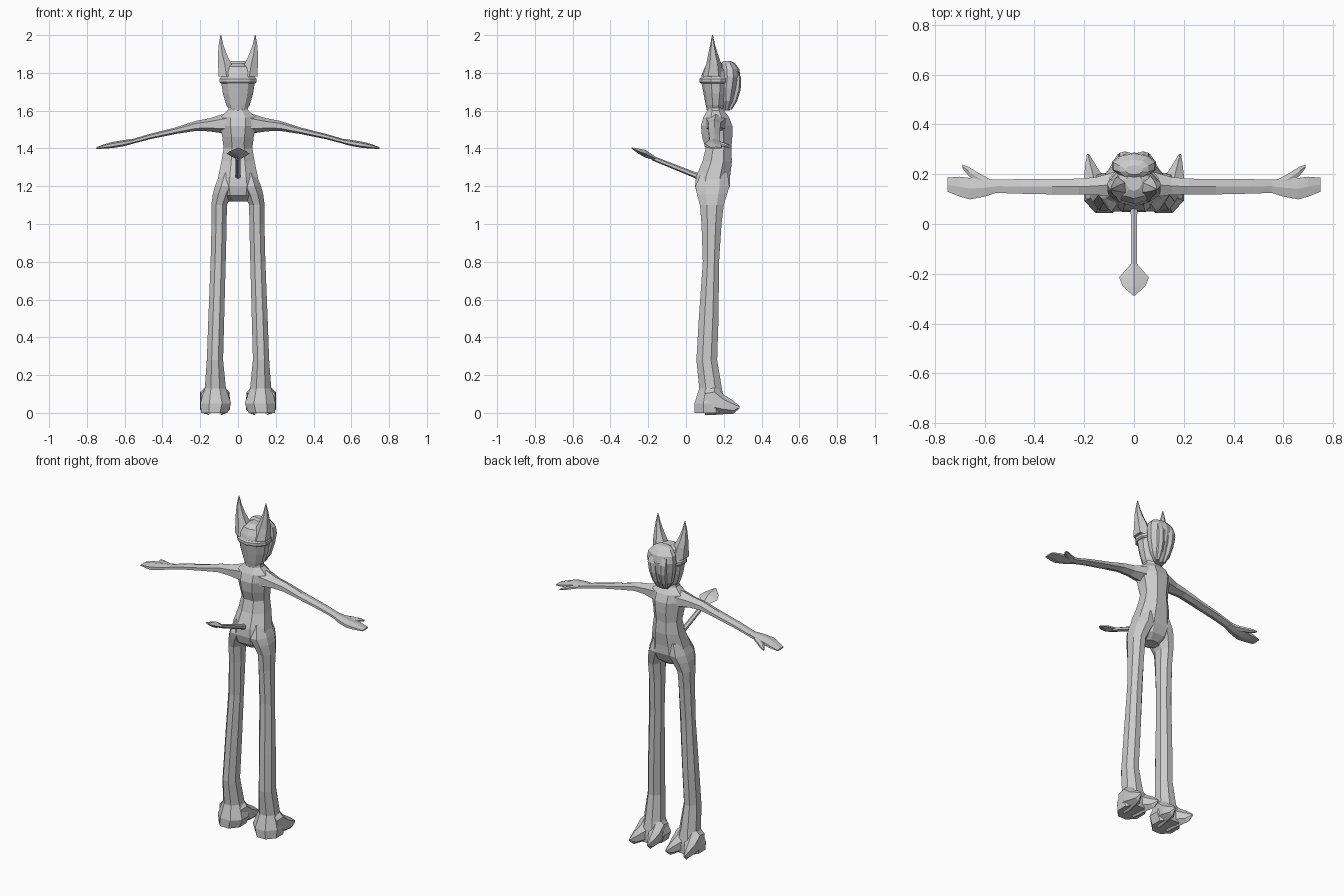
import bpy, bmesh, math

grey = bpy.data.materials.new("plain grey")
grey.diffuse_color = (0.6, 0.6, 0.6, 1)


def loft(name, axis, rings, n=8, mirror=False):
    """Skin polygon rings (t, u, v, half_u, half_v) stacked along an axis."""
    bm = bmesh.new()
    phase, grow = (0, 1) if n == 4 else (math.pi / n, 1 / math.cos(math.pi / n))
    loops = []
    for t, u, v, a, b in rings:
        loop = []
        for i in range(n):
            ang = 2 * math.pi * i / n + phase
            p, q = u + a * grow * math.cos(ang), v + b * grow * math.sin(ang)
            co = {"x": (t, p, q), "y": (p, t, q), "z": (p, q, t)}[axis]
            loop.append(bm.verts.new(co))
        loops.append(loop)
    for lo, hi in zip(loops, loops[1:]):
        for i in range(n):
            j = (i + 1) % n
            bm.faces.new((lo[i], lo[j], hi[j], hi[i]))
    bm.faces.new(loops[0])
    bm.faces.new(loops[-1])
    bmesh.ops.recalc_face_normals(bm, faces=bm.faces)
    me = bpy.data.meshes.new(name)
    bm.to_mesh(me)
    bm.free()
    me.materials.append(grey)
    ob = bpy.data.objects.new(name, me)
    bpy.context.collection.objects.link(ob)
    if mirror:
        ob.modifiers.new("mirror", "MIRROR").use_mirror_merge = False
    return ob


# torso and neck
loft("torso", "z", [
    (1.12, 0, .135, .05, .04), (1.15, 0, .135, .10, .075),
    (1.20, 0, .14, .115, .092), (1.25, 0, .143, .105, .09),
    (1.33, 0, .165, .088, .078), (1.40, 0, .172, .076, .068),
    (1.46, 0, .165, .083, .08), (1.52, 0, .162, .095, .083),
    (1.565, 0, .16, .095, .068), (1.60, 0, .157, .055, .045),
    (1.65, 0, .157, .045, .04)])

# legs with flared ankles
loft("leg", "z", [
    (0, .125, .125, .07, .08), (.05, .118, .125, .082, .08),
    (.13, .12, .13, .056, .06), (.28, .122, .11, .043, .055),
    (.50, .115, .12, .042, .052), (.80, .105, .132, .04, .043),
    (1.00, .10, .135, .04, .053), (1.10, .10, .137, .041, .063),
    (1.16, .083, .138, .05, .08), (1.20, .066, .14, .056, .09),
    (1.27, .05, .15, .045, .07)], mirror=True)

# two pointed toes on each foot
loft("outer_toe", "y", [
    (.10, .155, .065, .04, .065), (.15, .158, .07, .042, .07),
    (.20, .165, .045, .035, .045), (.25, .178, .03, .016, .03),
    (.282, .185, .03, .004, .006)], 6, True)
loft("inner_toe", "y", [
    (.10, .09, .065, .04, .065), (.15, .085, .07, .04, .07),
    (.20, .078, .045, .035, .045), (.25, .068, .03, .016, .03),
    (.282, .062, .03, .004, .006)], 6, True)

# arms, hands and thumbs
loft("arm", "x", [
    (.03, .16, 1.535, .06, .05), (.09, .158, 1.53, .048, .042),
    (.15, .153, 1.525, .036, .03), (.22, .15, 1.52, .032, .023),
    (.33, .15, 1.494, .031, .015), (.466, .151, 1.463, .029, .012),
    (.556, .152, 1.438, .027, .011)], 6, True)
loft("hand", "x", [
    (.55, .152, 1.439, .026, .011), (.60, .146, 1.429, .036, .014),
    (.66, .142, 1.419, .043, .014), (.70, .15, 1.412, .04, .011),
    (.75, .158, 1.402, .028, .004)], 6, True)
loft("thumb", "x", [
    (.58, .16, 1.432, .02, .009), (.63, .187, 1.423, .021, .01),
    (.665, .212, 1.415, .018, .008), (.69, .232, 1.41, .007, .004)], 6, True)

# head with brow band
loft("head", "z", [
    (1.60, 0, .155, .045, .042), (1.63, 0, .157, .062, .05),
    (1.69, 0, .158, .08, .062), (1.75, 0, .158, .089, .073)], 10)
loft("brow_band", "z", [
    (1.745, 0, .158, .092, .076), (1.752, 0, .158, .099, .083),
    (1.768, 0, .158, .099, .083), (1.775, 0, .158, .092, .076)], 10)
loft("skull_cap", "z", [
    (1.76, 0, .158, .094, .078), (1.80, 0, .158, .086, .068),
    (1.835, 0, .16, .064, .055), (1.853, 0, .17, .03, .035)], 10)

# pointed ears
loft("ear", "z", [
    (1.78, .06, .145, .042, .05), (1.85, .071, .147, .035, .034),
    (1.90, .083, .143, .023, .022), (1.95, .09, .141, .012, .011),
    (2.0, .091, .14, .002, .002)], 6, True)

# rounded face with hanging ridges
loft("face", "z", [
    (1.60, 0, .215, .03, .015), (1.65, 0, .222, .062, .035),
    (1.72, 0, .228, .08, .047), (1.78, 0, .235, .088, .05),
    (1.82, 0, .232, .082, .048), (1.85, 0, .222, .058, .036),
    (1.863, 0, .217, .034, .018)], 10)
loft("face_ridge", "z", [
    (1.605, .022, .23, .01, .01), (1.65, .027, .252, .017, .016),
    (1.71, .032, .271, .021, .016), (1.77, .036, .278, .024, .012),
    (1.81, .036, .265, .02, .012)], 6, True)

# tail with spade tip
loft("tail", "y", [
    (.10, 0, 1.235, .016, .02), (.04, 0, 1.262, .013, .014),
    (-.18, 0, 1.35, .012, .011)], 6)
loft("tail_tip", "y", [
    (-.16, 0, 1.345, .012, .01), (-.215, 0, 1.372, .06, .02),
    (-.25, 0, 1.385, .045, .014), (-.288, 0, 1.402, .004, .003)], 4)
